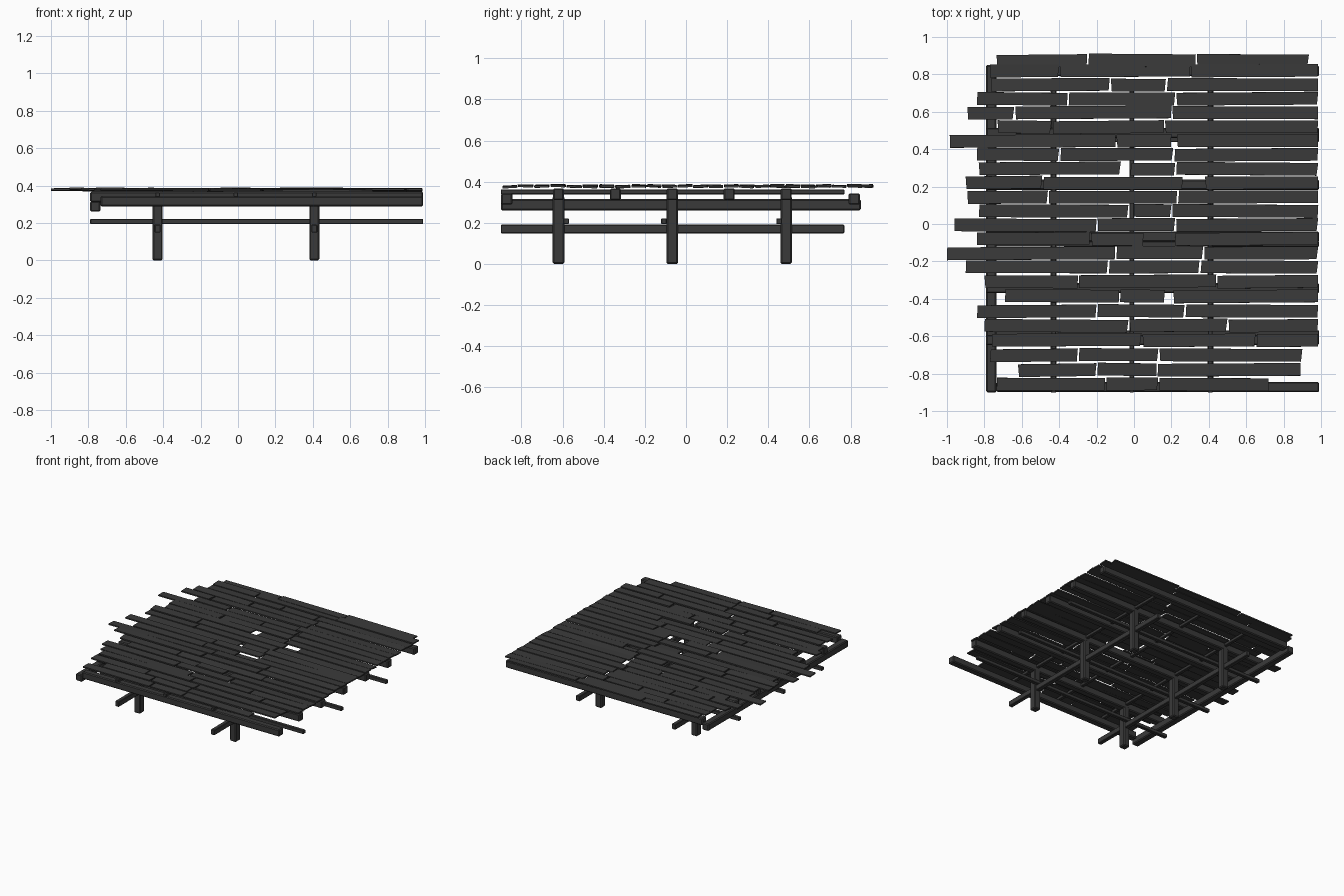
import bpy
import bmesh
import random
from mathutils import Matrix, Vector

random.seed(4)

cube = bpy.data.objects.get("Cube")
if cube:
    bpy.data.objects.remove(cube, do_unlink=True)

wood = bpy.data.materials.new("dark_wood")
wood.use_nodes = True
colour = (0.042, 0.042, 0.042, 1)
wood.diffuse_color = colour
shader = wood.node_tree.nodes["Principled BSDF"]
shader.inputs["Base Color"].default_value = colour
shader.inputs["Roughness"].default_value = 0.9


def add_box(name, low, high, chamfer=0.0, shape=None):
    """Box between two corners, optionally chamfered and reshaped per vertex."""
    low, high = Vector(low), Vector(high)
    bm = bmesh.new()
    bmesh.ops.create_cube(bm, size=1, matrix=Matrix.Diagonal((*(high - low), 1)))
    if shape:
        for vert in bm.verts:
            shape(vert.co)
    mesh = bpy.data.meshes.new(name)
    bm.to_mesh(mesh)
    bm.free()
    mesh.materials.append(wood)
    obj = bpy.data.objects.new(name, mesh)
    obj.location = (low + high) / 2
    bpy.context.collection.objects.link(obj)
    if chamfer:
        bevel = obj.modifiers.new("chamfer", "BEVEL")
        bevel.width = chamfer
        bevel.segments = 1
    return obj


def beam_x(name, y, z, width, height, left=-0.79, right=0.99):
    """Timber running from side to side, centred on y and z."""
    return add_box(name, (left, y - width / 2, z - height / 2),
                   (right, y + width / 2, z + height / 2), width * 0.12)


def beam_y(name, x, z, width, height, front=-0.9, back=0.77):
    """Timber running from front to back, centred on x and z."""
    return add_box(name, (x - width / 2, front, z - height / 2),
                   (x + width / 2, back, z + height / 2), width * 0.12)


post_xs = (-0.43, 0.408)
post_ys = (-0.62, -0.067, 0.487)

# Posts
for x in post_xs:
    for y in post_ys:
        add_box("post", (x - 0.027, y - 0.028, 0), (x + 0.027, y + 0.028, 0.33), 0.007)

# Lower cross rails, lashed beside the posts
for x in post_xs:
    beam_y("lower_long_rail", x, 0.17, 0.032, 0.042)
for y in (-0.583, -0.107, 0.453):
    beam_x("lower_cross_rail", y, 0.208, 0.028, 0.028)

# Outer frame
beam_x("front_beam", -0.872, 0.316, 0.055, 0.055, left=-0.735)
beam_x("back_beam", 0.818, 0.316, 0.055, 0.055, left=-0.735)
beam_y("side_beam", -0.763, 0.288, 0.055, 0.056, back=0.85)

# Joists and the thin bearers that carry the deck
for y in (*post_ys, -0.343, 0.21):
    beam_x("joist", y, 0.339, 0.054, 0.058)
for x in (*post_xs, -0.011):
    beam_y("bearer", x, 0.351, 0.024, 0.024)


def add_plank(name, left, right, y, half=0.034):
    """Thin board with slanted ends, a slight twist and a slight turn."""
    slants = {-1: random.uniform(-0.006, 0.006), 1: random.uniform(0, 0.01)}
    z = 0.378 + random.uniform(-0.003, 0.004)

    def slant(co):
        side = 1 if co.x > 0 else -1
        if side * slants[side] * co.y < 0:
            co.x -= side * abs(slants[side])

    plank = add_box(name, (left, y - half, z - 0.005), (right, y + half, z + 0.005), 0, slant)
    turn = 0.006 / max(0.4, right - left)
    plank.rotation_euler = (random.uniform(-0.06, 0.06),
                            random.uniform(0, 0.006),
                            random.uniform(-turn, turn))


# Deck planks: ragged left ends, and two joints in each row from back to front
left_ends = (-.735, -.77, -.765, -.84, -.89, -.73, -.985, -.84, -.83, -.9, -.89, -.83,
             -.96, -.84, -1, -.9, -.8, -.69, -.84, -.8, -.76, -.77, -.62, -.735)
joints = ((-.25, .33), (-.4, .3), (-.13, .17), (-.355, .22), (-.64, .2), (-.44, .16),
          (-.1, .2), (-.4, .21), (-.07, .22), (-.49, .26), (-.46, .23), (-.03, .2),
          (-.2, .22), (-.235, .05), (-.1, .37), (-.14, .35), (-.3, .44), (-.08, .165),
          (-.2, .27), (-.03, .5), (.04, .65), (-.3, .13), (-.2, .12), (-.155, .13))
short_right_ends = {0: .935, 21: .9, 22: .89, 23: .72}
# Wider holes left at some joints, keyed by row and joint
holes = {(6, 1): .03, (8, 0): .05, (9, 1): .12, (11, 0): .03, (13, 1): .17, (17, 1): .045}

for row, (start, pair) in enumerate(zip(left_ends, joints)):
    y = min(0.873, 0.895 - 0.075 * row - 0.0035 * max(0, row - 15))
    for index, joint in enumerate(pair):
        add_plank("deck_plank", start, joint, y + random.uniform(-0.003, 0.003))
        start = joint + holes.get((row, index), 0.006)
    add_plank("deck_plank", start, short_right_ends.get(row, 0.985), y)
